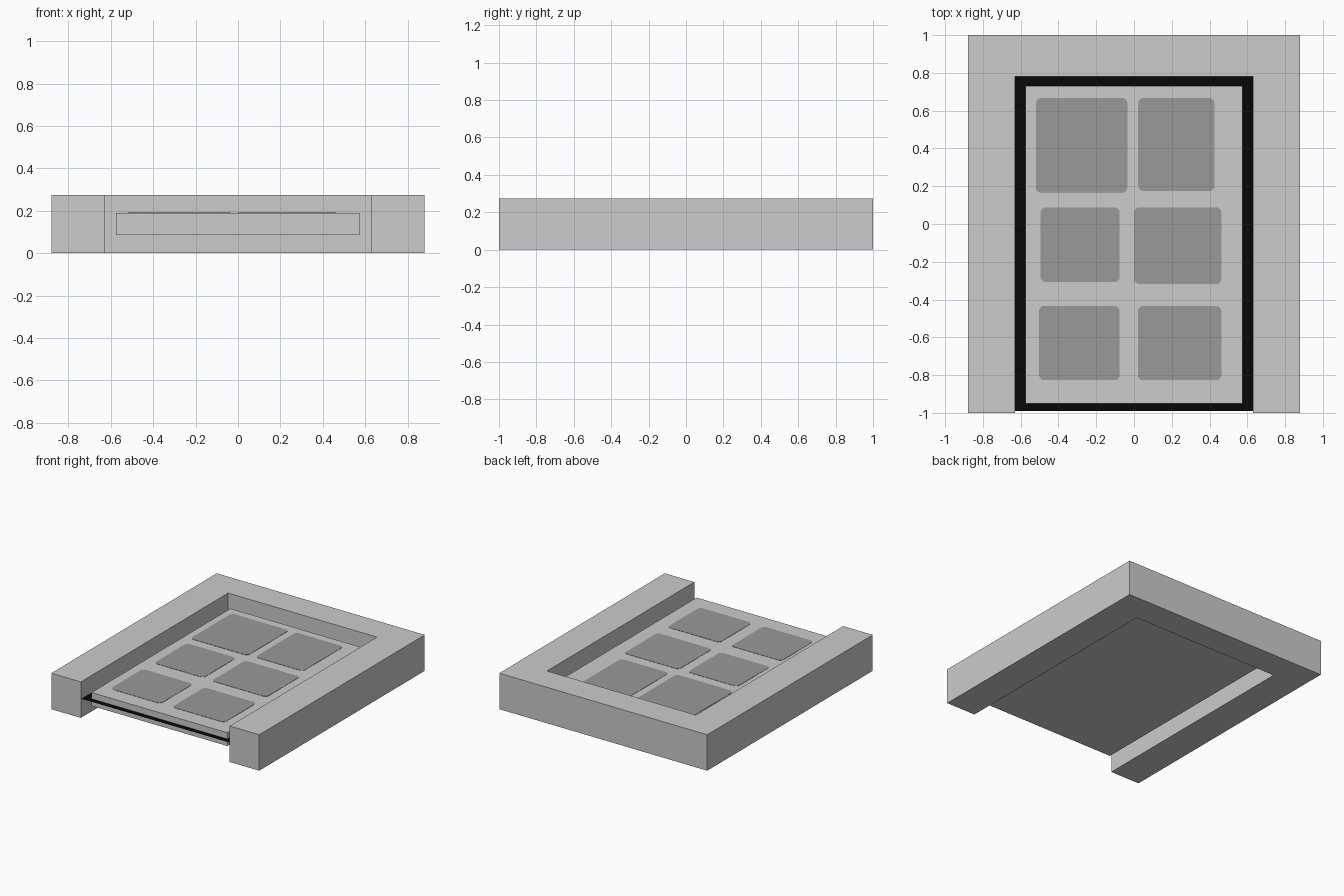
import bpy, bmesh, math

if "Cube" in bpy.data.objects:
    bpy.data.objects.remove(bpy.data.objects["Cube"])


def material(name, v):
    m = bpy.data.materials.new(name)
    m.diffuse_color = (v, v, v, 1)
    m.use_nodes = True
    m.node_tree.nodes["Principled BSDF"].inputs["Base Color"].default_value = m.diffuse_color
    return m


light = material("light grey", 0.604)
mid = material("mid grey", 0.319)
black = material("black", 0.002)


def prism(name, pts, z0, z1, mat):
    """Extrude a flat outline (counter-clockwise) from z0 up to z1."""
    bm = bmesh.new()
    face = bm.faces.new([bm.verts.new((x, y, z0)) for x, y in pts])
    ext = bmesh.ops.extrude_face_region(bm, geom=[face])
    for v in ext["geom"]:
        if isinstance(v, bmesh.types.BMVert):
            v.co.z = z1
    bmesh.ops.recalc_face_normals(bm, faces=bm.faces)
    return finish(name, bm, mat)


def finish(name, bm, mat):
    me = bpy.data.meshes.new(name)
    bm.to_mesh(me)
    bm.free()
    me.materials.append(mat)
    ob = bpy.data.objects.new(name, me)
    bpy.context.collection.objects.link(ob)
    return ob


def rect(x0, x1, y0, y1):
    return [(x0, y0), (x1, y0), (x1, y1), (x0, y1)]


def rounded(x0, x1, y0, y1, r=0.028, n=4):
    pts = []
    corners = [(x1 - r, y1 - r), (x0 + r, y1 - r), (x0 + r, y0 + r), (x1 - r, y0 + r)]
    for k, (cx, cy) in enumerate(corners):
        for i in range(n + 1):
            a = math.pi / 2 * (k + i / n)
            pts.append((cx + r * math.cos(a), cy + r * math.sin(a)))
    return pts


# U-shaped surround, open at the front
prism("surround_frame", [(-0.88, -1), (-0.63, -1), (-0.63, 0.78), (0.63, 0.78),
                         (0.63, -1), (0.88, -1), (0.88, 1), (-0.88, 1)], 0, 0.275, light)

# Floating slab in the opening
SLAB_TOP = 0.19
prism("slab", rect(-0.575, 0.575, -0.95, 0.73), 0.088, SLAB_TOP, light)

# Thin black sheet filling the gap around the slab
bm = bmesh.new()
outer = [bm.verts.new((x, y, 0.142)) for x, y in rect(-0.63, 0.63, -0.99, 0.78)]
inner = [bm.verts.new((x, y, 0.142)) for x, y in rect(-0.575, 0.575, -0.95, 0.73)]
for i in range(4):
    j = (i + 1) % 4
    bm.faces.new((outer[i], outer[j], inner[j], inner[i]))
finish("gap_border", bm, black)

# Six rounded panels laid on the slab
panels = [(-0.52, -0.035, 0.165, 0.667), (0.022, 0.427, 0.175, 0.667),
          (-0.495, -0.076, -0.308, 0.088), (0.0, 0.463, -0.318, 0.088),
          (-0.503, -0.076, -0.827, -0.433), (0.02, 0.463, -0.827, -0.435)]
for i, p in enumerate(panels):
    prism(f"panel_{i + 1}", rounded(*p), SLAB_TOP - 0.001, SLAB_TOP + 0.002, mid)
